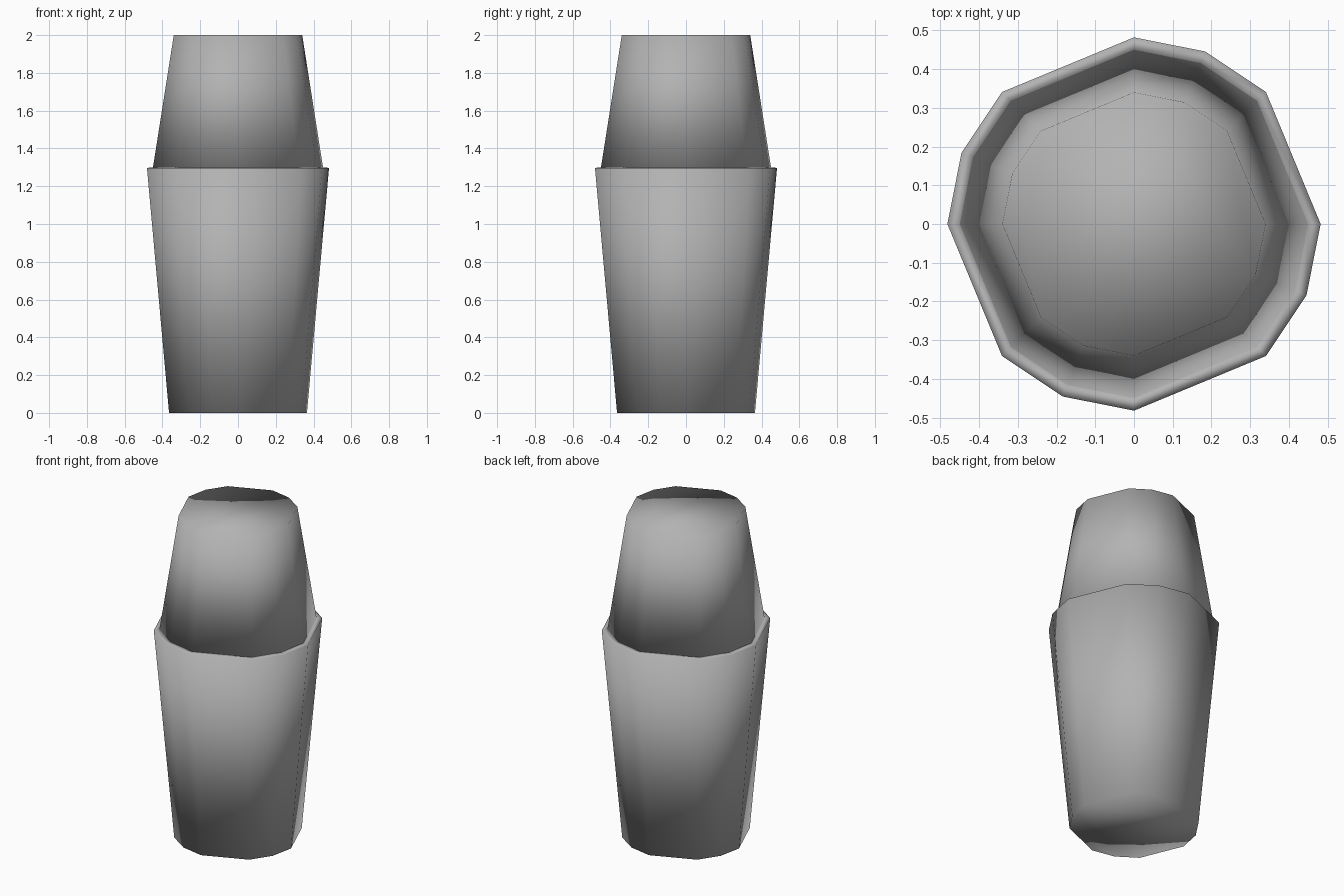
import bpy
import bmesh
from math import radians, cos, sin

if "Cube" in bpy.data.objects:
    bpy.data.objects.remove(bpy.data.objects["Cube"])

# Each quarter turn has three corners: one wide facet and two narrow ones
ANGLES = [radians(q * 90 + a) for q in range(4) for a in (0, 45, 67.5)]

# Dark grey finish shared by both cups
grey = bpy.data.materials.new("dark_grey")
grey.diffuse_color = (0.45, 0.45, 0.45, 1.0)
grey.use_nodes = True
grey.node_tree.nodes["Principled BSDF"].inputs["Base Color"].default_value = grey.diffuse_color


def lathe(name, profile):
    """Sweep an (r, z) profile round the z axis and cap both ends."""
    bm = bmesh.new()
    rings = [[bm.verts.new((r * cos(a), r * sin(a), z)) for a in ANGLES]
             for r, z in profile]
    n = len(ANGLES)
    for low, high in zip(rings, rings[1:]):
        for i in range(n):
            j = (i + 1) % n
            bm.faces.new((low[i], low[j], high[j], high[i]))
    bm.faces.new(rings[0][::-1])
    bm.faces.new(rings[-1])
    bmesh.ops.recalc_face_normals(bm, faces=bm.faces)
    for f in bm.faces:
        f.smooth = True
    mesh = bpy.data.meshes.new(name)
    bm.to_mesh(mesh)
    bm.free()
    mesh.materials.append(grey)
    obj = bpy.data.objects.new(name, mesh)
    bpy.context.collection.objects.link(obj)
    return obj


# Lower cup: tapered outer wall, thin lip, inner wall and floor
lathe("lower_cup", [(0.365, 0.0), (0.482, 1.297), (0.45, 1.3), (0.336, 0.03)])

# Upper cup: inverted and resting on the lip
lathe("upper_cup", [(0.45, 1.3), (0.34, 2.0)])
